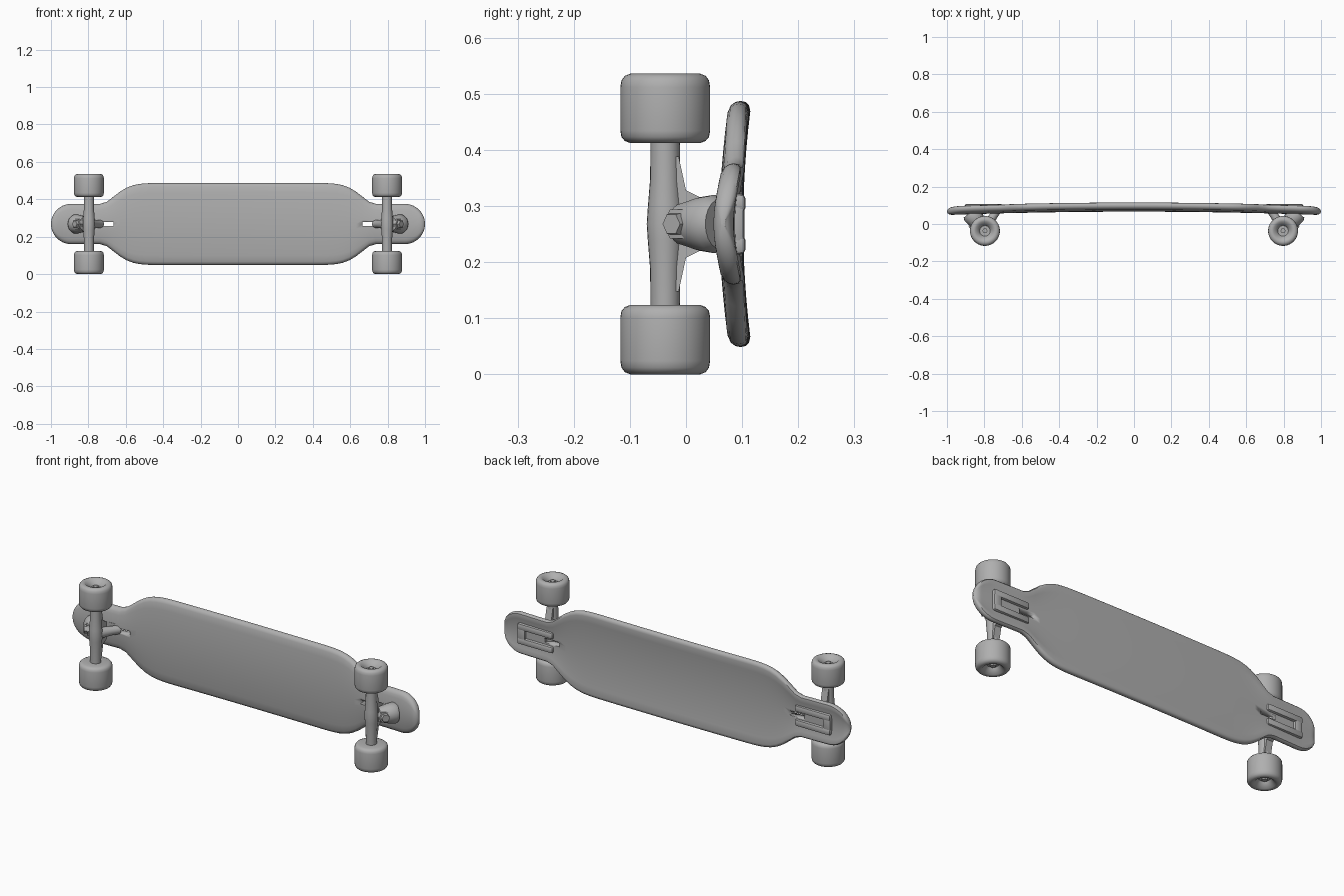
import bpy, bmesh, math
from mathutils import Vector

if "Cube" in bpy.data.objects:
    bpy.data.objects.remove(bpy.data.objects["Cube"])

ZC = 0.268          # height of the board's centre line
grey = bpy.data.materials.new("plain grey")
grey.diffuse_color = (0.43, 0.43, 0.43, 1)
grey.use_nodes = True
grey.node_tree.nodes["Principled BSDF"].inputs["Base Color"].default_value = grey.diffuse_color


def finish(name, bm, angle=40):
    bmesh.ops.recalc_face_normals(bm, faces=bm.faces)
    me = bpy.data.meshes.new(name)
    bm.to_mesh(me)
    bm.free()
    ob = bpy.data.objects.new(name, me)
    bpy.context.collection.objects.link(ob)
    me.materials.append(grey)
    if angle:
        bpy.ops.object.select_all(action='DESELECT')
        ob.select_set(True)
        bpy.context.view_layer.objects.active = ob
        bpy.ops.object.shade_smooth_by_angle(angle=math.radians(angle))
    return ob


def loft(bm, rings):
    loops = [[bm.verts.new(p) for p in r] for r in rings]
    n = len(loops[0])
    for a, b in zip(loops, loops[1:]):
        for i in range(n):
            j = (i + 1) % n
            bm.faces.new((a[i], a[j], b[j], b[i]))
    bm.faces.new(loops[0])
    bm.faces.new(loops[-1])


def lathe(name, start, direction, profile, sides=32, angle=40):
    """Turn (radius, distance) points around an axis."""
    q = Vector(direction).to_track_quat('Z', 'Y')
    rings = []
    for r, d in profile:
        rings.append([Vector(start) + q @ Vector((r * math.cos(t), r * math.sin(t), d))
                      for t in (2 * math.pi * i / sides for i in range(sides))])
    bm = bmesh.new()
    loft(bm, rings)
    return finish(name, bm, angle)


def box(name, x0, x1, y0, y1, z0, z1, bevel=0.0):
    bm = bmesh.new()
    loft(bm, [[(x, y0, z0), (x, y1, z0), (x, y1, z1), (x, y0, z1)] for x in (x0, x1)])
    if bevel:
        bmesh.ops.bevel(bm, geom=bm.edges[:], offset=bevel, segments=2,
                        affect='EDGES', profile=0.5)
    return finish(name, bm)


# Deck: wide middle, narrow necks and round ends
def half_width(x):
    x = abs(x)
    if x > 0.89:
        return 0.108 * math.sqrt(max(0.0, 1 - ((x - 0.89) / 0.11) ** 2))
    t = min(1, max(0, (x - 0.35) / 0.38)) ** 2.7
    return 0.219 - 0.111 * t * t * (3 - 2 * t)


def deck_ring(x):
    w = max(half_width(x), 0.004)
    h = 0.018 * min(1, math.sqrt(max(0.0, 1 - ((abs(x) - 0.97) / 0.03) ** 2)) if abs(x) > 0.97 else 1)
    h = max(h, 0.003)
    e = min(h, w)
    pts = []
    flat = [-1 + i / 6 for i in range(13)]
    pts += [(f * (w - e), -h) for f in flat]
    pts += [(w - e + e * math.cos(a), h * math.sin(a)) for a in (-0.9, -0.4, 0, 0.4, 0.9)]
    pts += [(-f * (w - e), h) for f in flat]
    pts += [(-(w - e) - e * math.cos(a), h * math.sin(a)) for a in (0.9, 0.4, 0, -0.4, -0.9)]
    mid = 0.066 + 0.018 * (1 - min(1, abs(x)) ** 2)
    return [(x, mid + 0.015 * (z / w) ** 2 * min(1, w / 0.1) + y, ZC + z) for z, y in pts]


half = [i * 0.035 for i in range(1, 25)]
half += [0.89 + 0.11 * math.sin(math.pi / 2 * i / 14) for i in range(15)]
stations = [-x for x in reversed(half)] + [0] + half
bm = bmesh.new()
loft(bm, [deck_ring(x) for x in stations])
deck = finish("deck", bm)

# Slots cut through the deck beside each truck
for s in (-1, 1):
    xs = sorted((s * 0.665, s * 0.75))
    cut = box("slot_cutter", xs[0], xs[1], -0.1, 0.3, ZC - 0.011, ZC + 0.011)
    cut.hide_render = True
    cut.hide_set(True)
    mod = deck.modifiers.new("slot", 'BOOLEAN')
    mod.operation, mod.solver, mod.object = 'DIFFERENCE', 'EXACT', cut

wheel_profile = [(0.030, 0.0), (0.062, 0.0), (0.072, 0.004), (0.078, 0.011), (0.080, 0.022),
                 (0.080, 0.100), (0.078, 0.112), (0.072, 0.120), (0.062, 0.124),
                 (0.050, 0.122), (0.030, 0.100), (0.028, 0.095)]

for s, end in ((-1, "left"), (1, "right")):
    X = s * 0.797
    # Wheels with dished outer faces
    for d, side in ((1, "upper"), (-1, "lower")):
        lathe(f"{end}_{side}_wheel", (X, -0.037, ZC + d * 0.144), (0, 0, d), wheel_profile, 40, 50)
        lathe(f"{end}_{side}_axle_nut", (X, -0.037, ZC + d * 0.22), (0, 0, d),
              [(0.014, 0), (0.014, 0.03)], 6, 30)
    # Axle housing, thicker at the middle
    lathe(f"{end}_axle", (X, -0.037, ZC - 0.16), (0, 0, 1),
          [(0.026, 0), (0.027, 0.08), (0.031, 0.13), (0.033, 0.16),
           (0.031, 0.19), (0.027, 0.24), (0.026, 0.32)], 24)
    # Hanger web flaring from the axle towards the deck
    web = [(-0.04, -0.12), (-0.013, -0.12), (0.0, -0.06), (0.03, -0.045),
           (0.03, 0.045), (0.0, 0.06), (-0.013, 0.12), (-0.04, 0.12)]
    bm = bmesh.new()
    loft(bm, [[(X + dx, y, ZC + z) for y, z in web] for dx in (-0.018, 0.018)])
    finish(f"{end}_hanger", bm)
    # Slanted bushing seat, pivot and kingpin
    lathe(f"{end}_truck_base", (s * 0.872, 0.058, ZC), (-s * 0.07, -0.09, 0),
          [(0.045, -0.005), (0.052, 0.01), (0.048, 0.04), (0.044, 0.055), (0.036, 0.085)], 20)
    lathe(f"{end}_pivot", (s * 0.735, 0.068, ZC), (s * 0.065, -0.10, 0),
          [(0.022, 0), (0.022, 0.04), (0.028, 0.10)], 16)
    lathe(f"{end}_kingpin", (s * 0.835, 0.005, ZC), (s * 0.04, -0.032, 0),
          [(0.030, 0), (0.030, 0.035), (0.022, 0.036), (0.020, 0.05)], 6, 30)
    # Mounting plate on the back: two ridges joined at the outer end
    for d, side in ((1, "upper"), (-1, "lower")):
        xs = sorted((s * 0.70, s * 0.905))
        zs = sorted((ZC + d * 0.020, ZC + d * 0.054))
        box(f"{end}_{side}_mount_ridge", xs[0], xs[1], 0.07, 0.106, zs[0], zs[1], 0.009)
    xs = sorted((s * 0.86, s * 0.905))
    box(f"{end}_mount_bridge", xs[0], xs[1], 0.07, 0.104, ZC - 0.05, ZC + 0.05, 0.009)
    xs = sorted((s * 0.75, s * 0.88))
    box(f"{end}_mount_floor", xs[0], xs[1], 0.055, 0.092, ZC - 0.03, ZC + 0.03)
